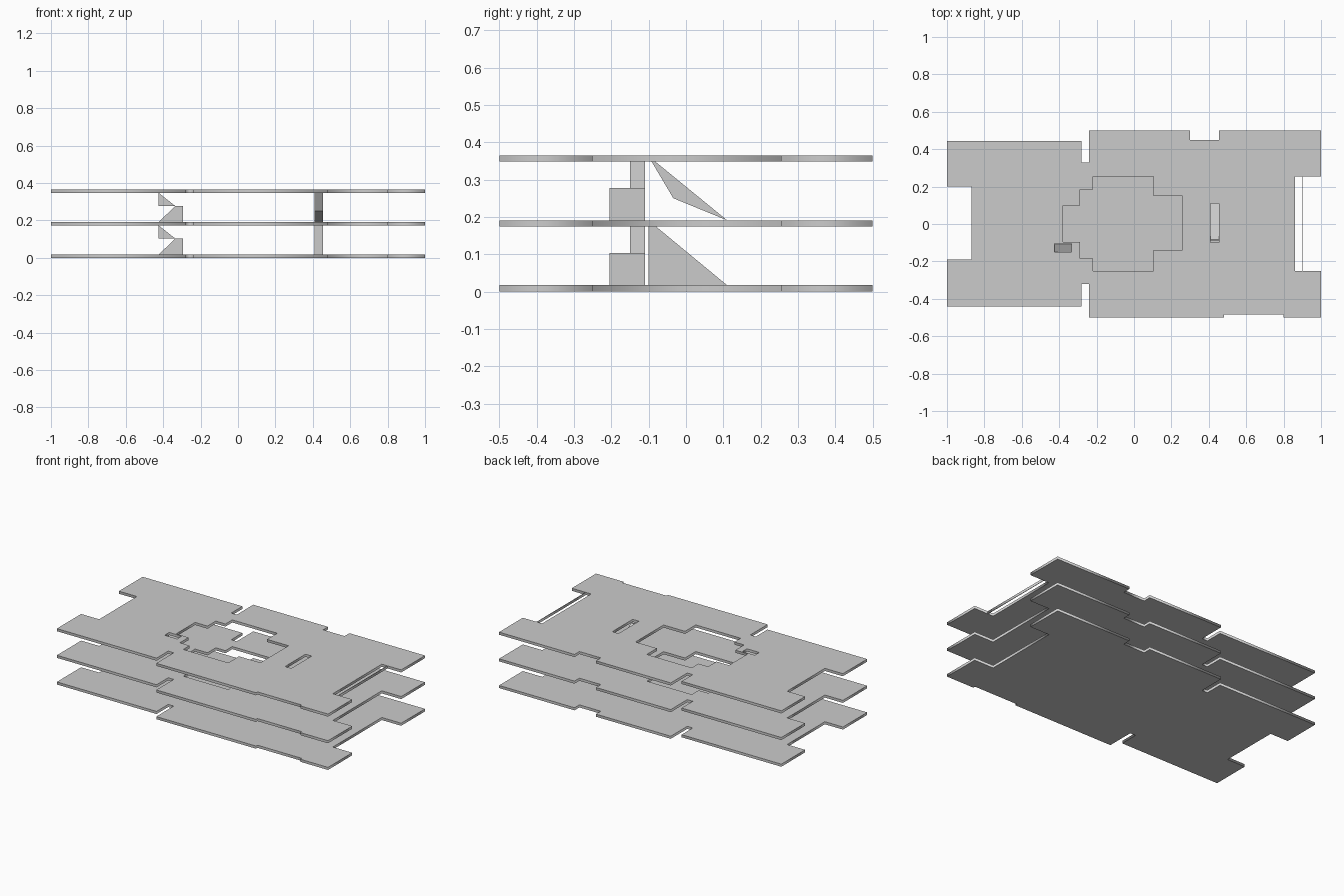
import bpy, bmesh

if "Cube" in bpy.data.objects:
    bpy.data.objects.remove(bpy.data.objects["Cube"])

T = 0.017                       # slab thickness
LEVELS = [0.0, 0.174, 0.348]    # underside of each floor slab

OUTLINE = [(-1, -.44), (-.28, -.44), (-.28, -.32), (-.24, -.32), (-.24, -.5), (.48, -.5),
           (.48, -.485), (.8, -.485), (.8, -.5), (1, -.5), (1, -.25), (.86, -.25),
           (.86, .255), (1, .255), (1, .5), (.455, .5), (.455, .45), (.3, .45), (.3, .5),
           (-.24, .5), (-.24, .33), (-.28, .33), (-.28, .445), (-1, .445), (-1, .2),
           (-.87, .2), (-.87, -.19), (-1, -.19)]
ATRIUM = [(-.38, .1), (-.29, .1), (-.29, .185), (-.22, .185), (-.22, .255), (.105, .255),
          (.105, .15), (.26, .15), (.26, -.14), (.105, -.14), (.105, -.25), (-.22, -.25),
          (-.22, -.185), (-.29, -.185), (-.29, -.095), (-.38, -.095)]


def rect(x0, x1, y0, y1):
    return [(x0, y0), (x1, y0), (x1, y1), (x0, y1)]


HOLES = [ATRIUM, rect(.41, .455, -.1, .11), rect(-.425, -.335, -.15, -.103)]


def slab(name, loops, z, t):
    """Flat plate from an outer loop plus hole loops."""
    cu = bpy.data.curves.new(name, 'CURVE')
    cu.dimensions = '2D'
    cu.fill_mode = 'BOTH'
    cu.extrude = t / 2
    for loop in loops:
        sp = cu.splines.new('POLY')
        sp.points.add(len(loop) - 1)
        for p, (x, y) in zip(sp.points, loop):
            p.co = (x, y, 0, 1)
        sp.use_cyclic_u = True
    ob = bpy.data.objects.new(name, cu)
    ob.location.z = z + t / 2
    bpy.context.collection.objects.link(ob)
    bpy.ops.object.select_all(action='DESELECT')
    ob.select_set(True)
    bpy.context.view_layer.objects.active = ob
    bpy.ops.object.convert(target='MESH')


def prism(name, profile, axis, a, b):
    """Extrude a profile (u, z) along x or y from a to b."""
    bm = bmesh.new()
    put = (lambda u, z: (a, u, z)) if axis == 'x' else (lambda u, z: (u, a, z))
    f = bm.faces.new([bm.verts.new(put(u, z)) for u, z in profile])
    ext = bmesh.ops.extrude_face_region(bm, geom=[f])['geom']
    vec = (b - a, 0, 0) if axis == 'x' else (0, b - a, 0)
    bmesh.ops.translate(bm, vec=vec, verts=[v for v in ext if isinstance(v, bmesh.types.BMVert)])
    bmesh.ops.recalc_face_normals(bm, faces=bm.faces)
    me = bpy.data.meshes.new(name)
    bm.to_mesh(me)
    bm.free()
    bpy.context.collection.objects.link(bpy.data.objects.new(name, me))


# Floor slabs: solid ground floor, pierced upper floors
for i, z in enumerate(LEVELS):
    slab(f"floor_{i}", [OUTLINE] + (HOLES if i else []), z, T)

# Two-flight stairs with landing, repeated on each storey
for i, z in enumerate(LEVELS[:2]):
    b, m, t = z + T, z + .103, z + .174
    prism(f"lower_flight_{i}", [(-.425, b), (-.295, b), (-.295, m), (-.335, m)], 'y', -.205, -.11)
    prism(f"upper_flight_{i}", [(-.425, m), (-.335, m), (-.425, t)], 'y', -.15, -.11)

# Straight ramps: solid below, hollowed underneath above
b, t = LEVELS[0] + T, LEVELS[1]
prism("lower_ramp", [(-.1, b), (.11, b), (-.08, t), (-.1, t)], 'x', .41, .455)
b, t = LEVELS[1] + T, LEVELS[2]
prism("upper_ramp", [(-.092, t), (-.034, .25), (.11, b), (-.082, t)], 'x', .41, .455)

# Thin rail across the right-hand recess of the top floor
slab("recess_rail", [rect(.898, .901, -.25, .255)], LEVELS[2], T)
